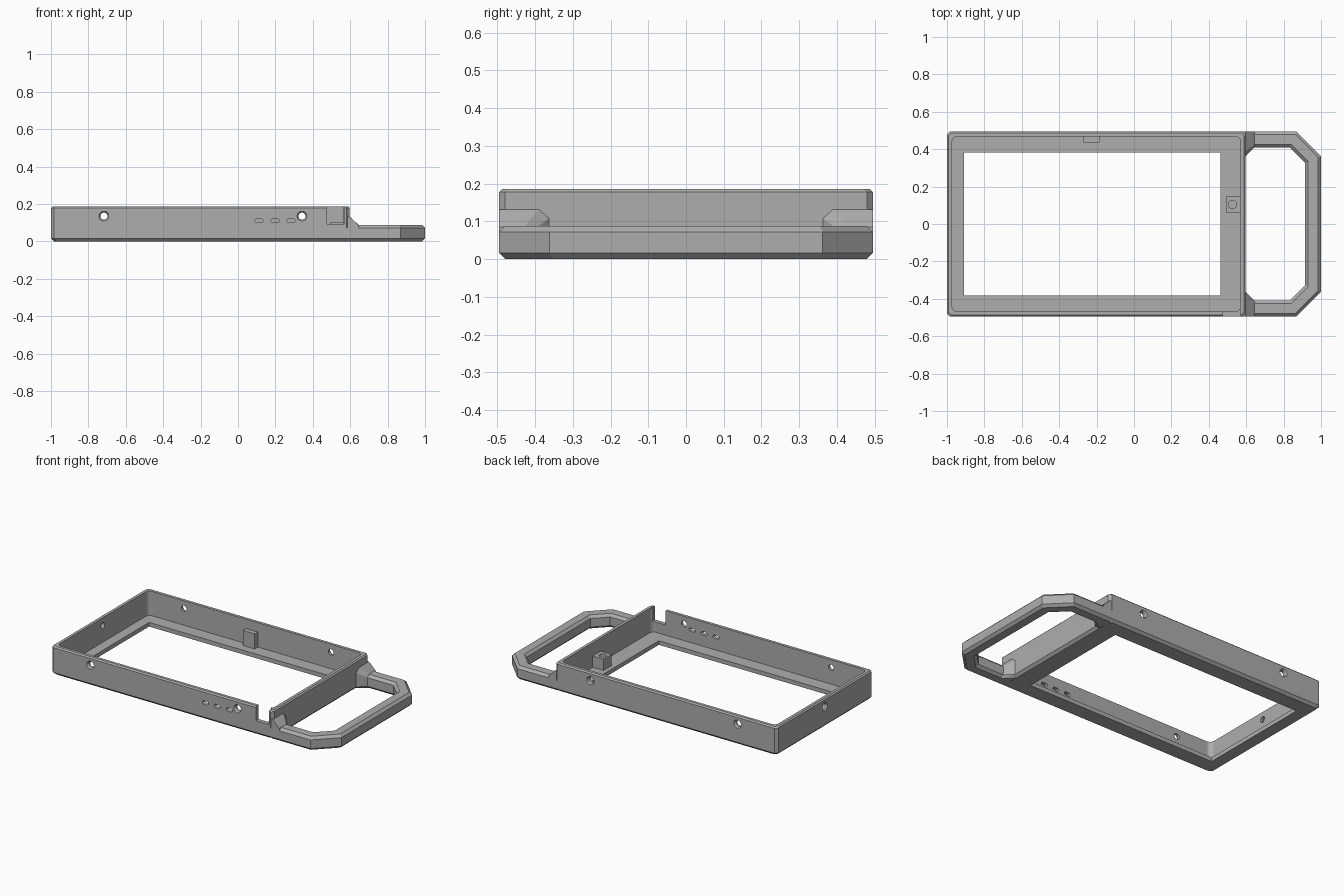
import bpy, bmesh, math
from mathutils import Vector, Matrix

if "Cube" in bpy.data.objects:
    bpy.data.objects.remove(bpy.data.objects["Cube"])

GREY = (0.42, 0.42, 0.42, 1)
mat = bpy.data.materials.new("plain grey")
mat.use_nodes = True
mat.diffuse_color = GREY
mat.node_tree.nodes["Principled BSDF"].inputs["Base Color"].default_value = GREY

# Main sizes
X0, X1, Y, H = -1.0, 0.597, 0.495, 0.186
WALL, FLOOR, BEVEL = 0.027, 0.027, 0.016
GRIP_H, GRIP_W = 0.088, 0.085


def finish(name, bm):
    bmesh.ops.recalc_face_normals(bm, faces=bm.faces)
    mesh = bpy.data.meshes.new(name)
    bm.to_mesh(mesh)
    bm.free()
    mesh.materials.append(mat)
    ob = bpy.data.objects.new(name, mesh)
    bpy.context.collection.objects.link(ob)
    return ob


def loft(name, rings):
    """Skin a stack of equal-length rings and cap both ends."""
    bm = bmesh.new()
    loops = [[bm.verts.new(p) for p in ring] for ring in rings]
    for a, b in zip(loops, loops[1:]):
        for i in range(len(a)):
            j = (i + 1) % len(a)
            bm.faces.new((a[i], a[j], b[j], b[i]))
    bm.faces.new(loops[0])
    bm.faces.new(loops[-1])
    return finish(name, bm)


def round_rect(x0, x1, y0, y1, r, steps, z):
    """Rectangle outline with rounded corners, or cut corners for one step."""
    ring = []
    corners = ((x1 - r, y1 - r), (x0 + r, y1 - r), (x0 + r, y0 + r), (x1 - r, y0 + r))
    for k, (cx, cy) in enumerate(corners):
        for s in range(steps + 1):
            a = math.pi / 2 * (k + s / steps)
            ring.append((cx + r * math.cos(a), cy + r * math.sin(a), z))
    return ring


def block(name, x0, x1, y0, y1, z0, z1):
    bm = bmesh.new()
    size = Matrix.Diagonal((x1 - x0, y1 - y0, z1 - z0, 1))
    mid = Matrix.Translation(((x0 + x1) / 2, (y0 + y1) / 2, (z0 + z1) / 2))
    bmesh.ops.create_cube(bm, size=1, matrix=mid @ size)
    return finish(name, bm)


def cone(name, start, end, r1, r2, sides=24):
    bm = bmesh.new()
    start, end = Vector(start), Vector(end)
    axis = end - start
    turn = axis.to_track_quat("Z", "Y").to_matrix().to_4x4()
    bmesh.ops.create_cone(bm, cap_ends=True, segments=sides, radius1=r1, radius2=r2,
                          depth=axis.length, matrix=Matrix.Translation((start + end) / 2) @ turn)
    return finish(name, bm)


def cut(target, cutter):
    mod = target.modifiers.new("cut", "BOOLEAN")
    mod.operation, mod.solver, mod.object = "DIFFERENCE", "EXACT", cutter
    bpy.context.view_layer.objects.active = target
    bpy.ops.object.modifier_apply(modifier=mod.name)
    bpy.data.objects.remove(cutter)


# Open tray with bevelled outside edges
frame = loft("tray_frame", [
    round_rect(X0 + d, X1 - d, d - Y, Y - d, BEVEL, 1, z)
    for d, z in ((BEVEL, 0), (0, BEVEL), (0, H - 0.008), (0.008, H))])
cut(frame, loft("cavity", [
    round_rect(X0 + WALL, X1 - WALL, WALL - Y, Y - WALL, 0.03, 6, z) for z in (FLOOR, 0.3)]))
cut(frame, block("window", -0.908, 0.463, -0.382, 0.382, -0.1, 0.1))
cut(frame, block("notch", 0.475, 0.57, -0.6, -0.46, 0.093, 0.3))

# Countersunk screw holes in the long walls and the end wall
HOLE_Z = 0.135
holes = [((x, s * Y, HOLE_Z), (0, s, 0)) for x in (-0.717, 0.342) for s in (-1, 1)]
holes.append(((X0, 0, HOLE_Z), (-1, 0, 0)))
for point, out in holes:
    p, n = Vector(point), Vector(out)
    cut(frame, cone("screw_hole", p + n * 0.02, p - n * 0.06, 0.019, 0.019))
    cut(frame, cone("countersink", p + n * 0.004, p - n * 0.012, 0.029, 0.018))

# Three rounded port slots in the front wall
for x in (0.112, 0.198, 0.284):
    slot = loft("port_slot", [round_rect(x - 0.022, x + 0.022, 0.1, 0.122, 0.0105, 5, z)
                              for z in (0.44, 0.56)])
    slot.data.transform(Matrix.Rotation(math.pi / 2, 4, "X"))
    cut(frame, slot)

# Carrying handle: bevelled section swept along a cut-corner path
path = [Vector(p) for p in ((0.578, Y), (0.868, Y), (1, 0.362),
                            (1, -0.362), (0.868, -Y), (0.578, -Y))]
section = [(BEVEL, 0), (0, BEVEL), (0, GRIP_H - BEVEL), (BEVEL, GRIP_H),
           (GRIP_W - BEVEL, GRIP_H), (GRIP_W, GRIP_H - BEVEL), (GRIP_W, BEVEL), (GRIP_W - BEVEL, 0)]
rings = []
for i, p in enumerate(path):
    sides = [(b - a).normalized() for a, b in zip(path, path[1:])][max(i - 1, 0):i + 1]
    normals = [Vector((t.y, -t.x)) for t in sides]
    miter = sum(normals, Vector((0, 0))).normalized()
    miter /= miter.dot(normals[0])
    rings.append([(p.x + miter.x * d, p.y + miter.y * d, z) for d, z in section])
loft("handle", rings)

# Sloped gussets joining the handle to the tray
for side, label in ((1, "left"), (-1, "right")):
    bm = bmesh.new()
    root, tip = 0.585, 0.645
    for x, y, z in ((root, Y, BEVEL), (root, Y, 0.132), (root, 0.39, 0.132), (root, 0.363, 0.108),
                    (root, 0.363, BEVEL), (root, Y - BEVEL, 0), (root, 0.38, 0),
                    (0.597, Y, 0.132), (0.597, 0.39, 0.132), (0.597, 0.363, 0.108),
                    (0.597, 0.363, BEVEL), (tip, Y, GRIP_H - 0.003), (tip, 0.41, GRIP_H - BEVEL),
                    (tip, 0.426, GRIP_H), (tip, 0.41, BEVEL), (tip, 0.426, 0),
                    (tip, Y, BEVEL), (tip, Y - BEVEL, 0)):
        bm.verts.new((x, y * side, z))
    hull = bmesh.ops.convex_hull(bm, input=bm.verts)
    bmesh.ops.delete(bm, geom=[v for v in hull["geom_interior"] if v.is_valid], context="VERTS")
    bmesh.ops.dissolve_limit(bm, angle_limit=0.02, verts=bm.verts, edges=bm.edges)
    finish(label + "_gusset", bm)

# Inner support block and drilled post
block("support_block", -0.27, -0.185, 0.435, Y - 0.015, FLOOR - 0.01, 0.125)
post = block("drilled_post", 0.492, X1 - 0.015, 0.062, 0.146, FLOOR - 0.01, 0.1)
cut(post, cone("post_hole", (0.527, 0.104, 0.05), (0.527, 0.104, 0.15), 0.022, 0.022))
